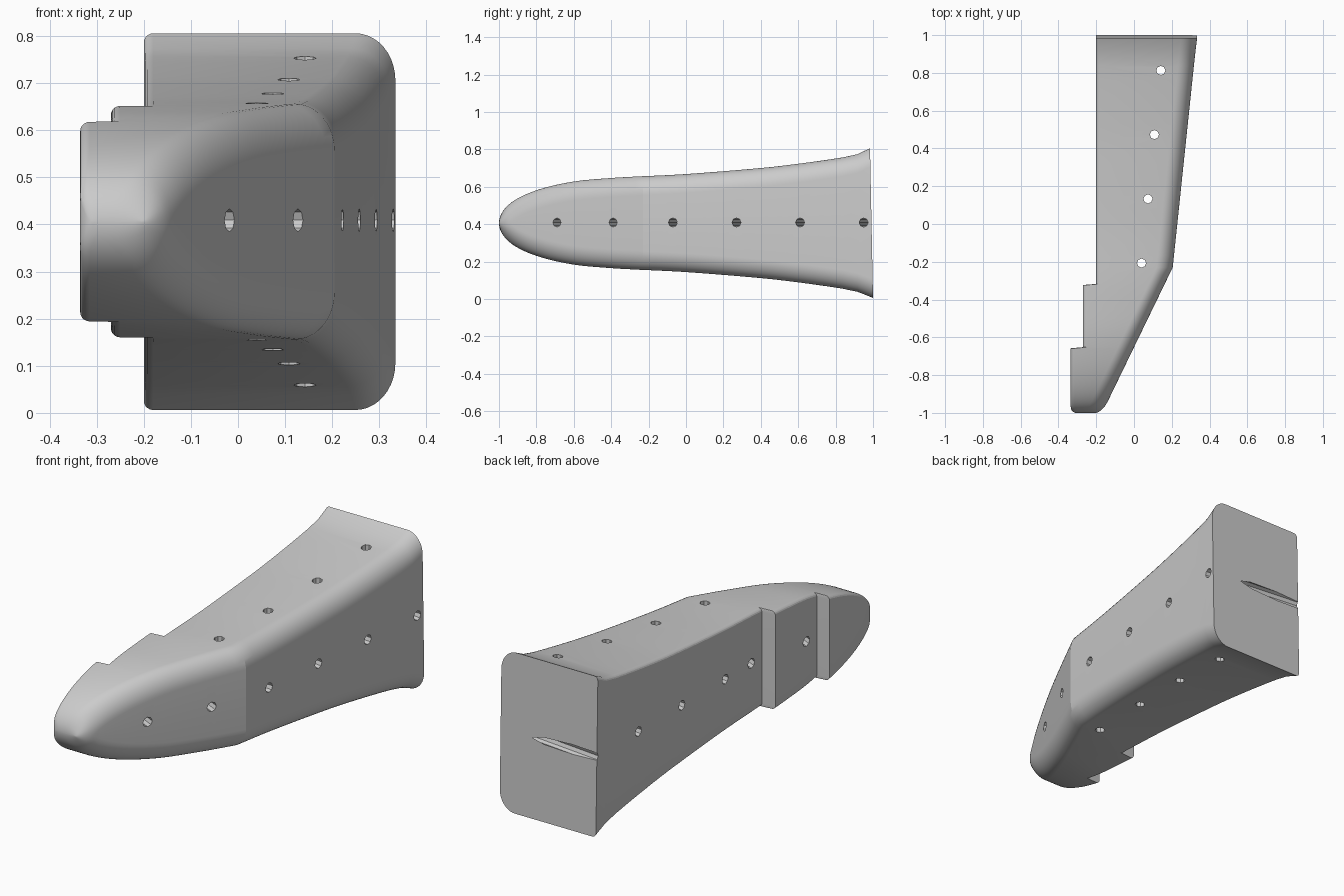
import bpy, bmesh, math
from mathutils import Vector, Matrix

cube = bpy.data.objects.get("Cube")
if cube:
    bpy.data.objects.remove(cube)

MID = 0.406
BEND = (0.205, -0.23)

# Half height, keyed on sqrt(y + 1) so that the nose comes out round
HALF = [(0, 0.0), (0.245, 0.105), (0.447, 0.175), (0.632, 0.222), (0.775, 0.241),
        (0.837, 0.247), (1, 0.262), (1.183, 0.294), (1.265, 0.317), (1.342, 0.345),
        (1.378, 0.363), (1.404, 0.384), (1.4143, 0.4)]


def smooth_interp(table, t):
    """Cubic interpolation through the table points."""
    last = len(table) - 1

    def slope(k):
        a, b = table[max(k - 1, 0)], table[min(k + 1, last)]
        return (b[1] - a[1]) / (b[0] - a[0])

    i = max(k for k in range(last) if table[k][0] <= t)
    (x0, y0), (x1, y1) = table[i], table[i + 1]
    d = x1 - x0
    u = (t - x0) / d
    return ((2*u**3 - 3*u*u + 1) * y0 + (u**3 - 2*u*u + u) * d * slope(i)
            + (3*u*u - 2*u**3) * y1 + (u**3 - u*u) * d * slope(i + 1))


def nose_round(y, r):
    """Inward offset of a side near the nose tip."""
    d = max(0, r - (y + 1))
    return r - math.sqrt(r * r - d * d)


def right_edge(y):
    if y > BEND[1]:
        return BEND[0] + (y - BEND[1]) * 0.105
    return BEND[0] + (y - BEND[1]) * 0.485 - nose_round(y, 0.06) * 0.6


def section(y, left):
    """Rounded rectangle across the body, softer on the outer side."""
    h = max(0.004, smooth_interp(HALF, math.sqrt(y + 1)))
    left += nose_round(y, 0.03)
    right = right_edge(y)
    pts = []
    for sx, sz, start in ((1, 1, 0), (-1, 1, 90), (-1, -1, 180), (1, -1, 270)):
        rx, rz = (0.085, 0.1) if sx > 0 else (0.02, 0.02)
        rx, rz = min(rx, (right - left) * 0.6), min(rz, h * 0.95)
        cx = right - rx if sx > 0 else left + rx
        steps = 10 if sx > 0 else 5
        for k in range(steps + 1):
            a = math.radians(start + 90 * k / steps)
            z = MID + sz * (h - rz) + rz * math.sin(a)
            # The rear end leans forward slightly towards the top
            lean = 0.016 * z / 0.8 * max(0, (y - 0.9) / 0.1)
            pts.append((cx + rx * math.cos(a), y - lean, z))
    return pts


# Stations along the body, doubled at the two steps of the inner side
STEPS = [(-0.655, -0.335, -0.27), (-0.32, -0.27, -0.2)]
stations = []
for k in range(49):
    y = 2 * (k / 48) ** 2 - 1
    if all(abs(y - c) > 0.012 for c in (-0.655, -0.32, BEND[1])):
        left = -0.335 if y < -0.655 else -0.27 if y < -0.32 else -0.2
        stations.append((y, left))
for y, a, b in STEPS:
    stations += [(y - 0.003, a), (y + 0.003, b)]
stations.append((BEND[1], -0.2))
stations.sort()

# Body lofted through the stations
bm = bmesh.new()
rings = [[bm.verts.new(p) for p in section(y, left)] for y, left in stations]
for a, b in zip(rings, rings[1:]):
    n = len(a)
    for k in range(n):
        bm.faces.new((a[k], a[(k + 1) % n], b[(k + 1) % n], b[k]))
bm.faces.new(rings[0])
bm.faces.new(rings[-1])
bmesh.ops.recalc_face_normals(bm, faces=bm.faces)
mesh = bpy.data.meshes.new("wedge_body")
bm.to_mesh(mesh)
bm.free()
body = bpy.data.objects.new("wedge_body", mesh)
bpy.context.collection.objects.link(body)

grey = bpy.data.materials.new("plain grey")
grey.use_nodes = True
grey.diffuse_color = (0.6, 0.6, 0.6, 1)
grey.node_tree.nodes["Principled BSDF"].inputs["Base Color"].default_value = (0.6, 0.6, 0.6, 1)
mesh.materials.append(grey)

# Drill holes: vertical row, and a row square to the outer side
cut = bmesh.new()


def drill(point, axis):
    turn = Vector(axis).to_track_quat('Z', 'Y').to_matrix().to_4x4()
    bmesh.ops.create_cone(cut, cap_ends=True, segments=8, radius1=0.024, radius2=0.024,
                          depth=2, matrix=Matrix.Translation(point) @ turn)


for k in range(4):
    drill((0.04 + 0.034 * k, -0.207 + 0.34 * k, MID), (0, 0, 1))
for y in (-0.69, -0.39, -0.07, 0.27, 0.61, 0.95):
    drill((right_edge(y), y, MID + 0.003), (0.9, -0.436, 0) if y < BEND[1] else (0.994, -0.105, 0))
cut_mesh = bpy.data.meshes.new("hole_cutter")
cut.to_mesh(cut_mesh)
cut.free()
cutter = bpy.data.objects.new("hole_cutter", cut_mesh)
cutter.hide_render = True
bpy.context.collection.objects.link(cutter)

bpy.context.view_layer.objects.active = body
body.select_set(True)
mod = body.modifiers.new("holes", 'BOOLEAN')
mod.operation = 'DIFFERENCE'
mod.solver = 'EXACT'
mod.object = cutter
bpy.ops.object.modifier_apply(modifier=mod.name)
bpy.data.objects.remove(cutter)
bpy.ops.object.shade_smooth_by_angle(angle=math.radians(18))
